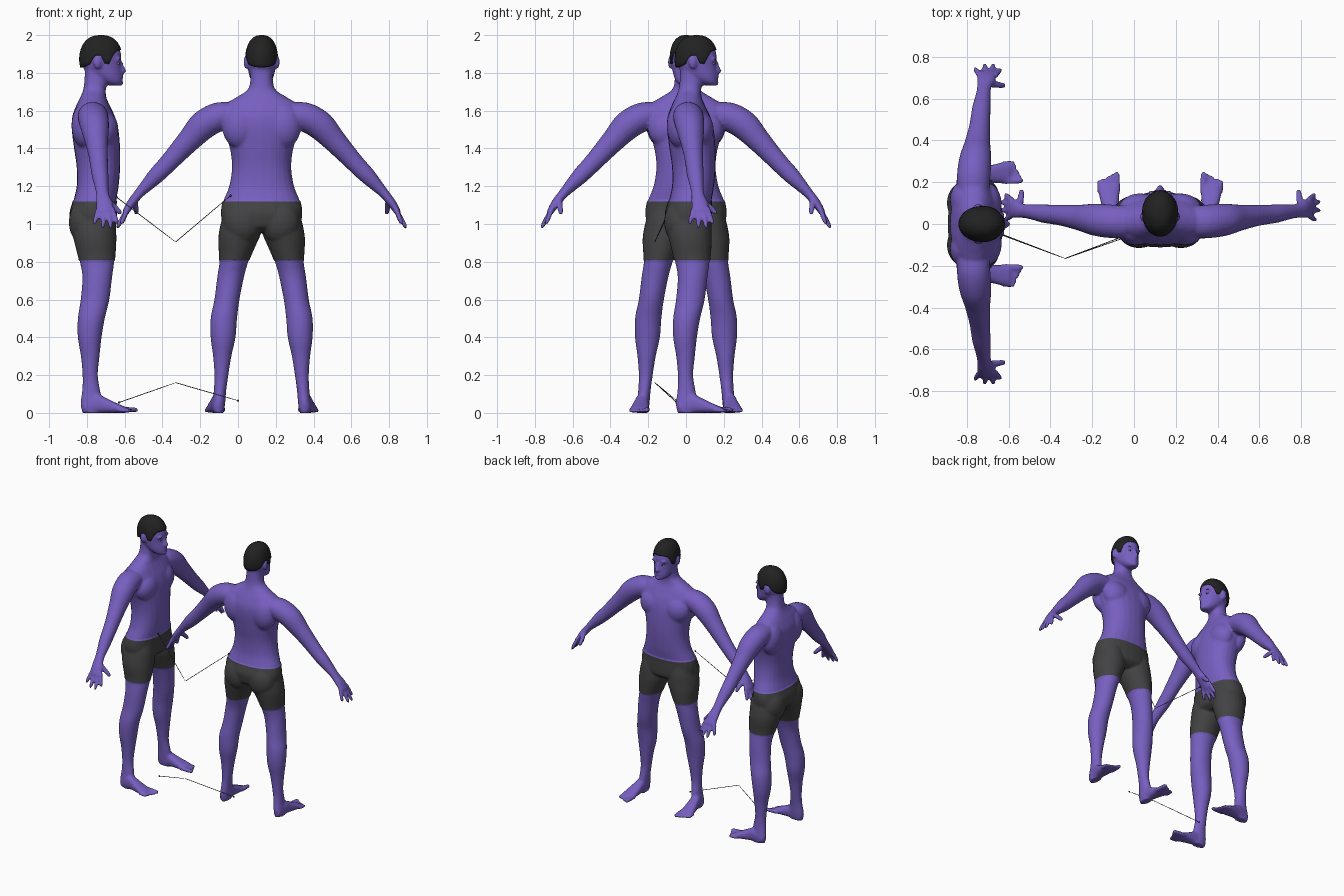
import bpy
import bmesh
from math import sin, cos, asin, pi, copysign
from mathutils import Vector, Matrix

if "Cube" in bpy.data.objects:
    bpy.data.objects.remove(bpy.data.objects["Cube"])
X, Y, Z = Vector((1, 0, 0)), Vector((0, 1, 0)), Vector((0, 0, 1))

def material(name, *rgb):
    m = bpy.data.materials.new(name)
    m.use_nodes = True
    m.diffuse_color = (*rgb, 1)
    m.node_tree.nodes["Principled BSDF"].inputs["Base Color"].default_value = (*rgb, 1)
    return m

SKIN = material("violet skin", 0.185, 0.115, 0.53)
CLOTH = material("charcoal cloth", 0.055, 0.055, 0.058)
HAIR = material("black hair", 0.016, 0.016, 0.016)
WHITE = material("eye white", 0.6, 0.6, 0.6)

def refine(rings, steps=5):
    """Insert rings along a smooth spline through the given ones."""
    out = []
    for i in range(len(rings) - 1):
        quad = [rings[max(i - 1, 0)], rings[i], rings[i + 1], rings[min(i + 2, len(rings) - 1)]]
        for k in range(steps):
            t = k / steps
            out.append([b + (c - a) * (t / 2) + (a * 2 - b * 5 + c * 4 - d) * (t * t / 2)
                        + ((b - c) * 3 + d - a) * (t ** 3 / 2) for a, b, c, d in zip(*quad)])
    return out + [rings[-1]]

def loft(bm, rings, n=24, power=1.0):
    """Skin a closed tube over rings given as (centre, half axis, half axis)."""
    turns = [(cos(2 * pi * i / n), sin(2 * pi * i / n)) for i in range(n)]
    loops = [[bm.verts.new(c + u * copysign(abs(a) ** power, a) + v * copysign(abs(b) ** power, b))
              for a, b in turns] for c, u, v in rings]
    for p, q in zip(loops, loops[1:]):
        for i in range(n):
            bm.faces.new((p[i], p[i - 1], q[i - 1], q[i]))
    bm.faces.new(loops[0])
    bm.faces.new(loops[-1][::-1])

def slices(bm, rows, power=1.0):
    """Loft horizontal slices given as (z, x0, x1, back, front)."""
    loft(bm, refine([(Vector(((x0 + x1) / 2, (b + f) / 2, z)), X * (x1 - x0) / 2, Y * (f - b) / 2)
                     for z, x0, x1, b, f in rows]), power=power)

def ball(bm, c, r):
    bmesh.ops.create_uvsphere(bm, u_segments=20, v_segments=12, radius=1,
                              matrix=Matrix.Translation(c) @ Matrix.Diagonal((*r, 1)))

def digit(bm, a, b, r):
    """A finger, toe or cord with a rounded tip."""
    a, b = Vector(a), Vector(b)
    d = (b - a).normalized()
    u = d.cross(Y if abs(d.y) < 0.8 else Z).normalized()
    loft(bm, [(a.lerp(b, t), u * r * k, d.cross(u) * r * k)
              for t, k in ((0, 1), (0.5, 1), (0.85, 0.9), (0.97, 0.6), (1, 0.3))], 10)

def finish(bm, name, mat):
    bmesh.ops.recalc_face_normals(bm, faces=bm.faces)
    for f in bm.faces:
        f.smooth = True
    mesh = bpy.data.meshes.new(name)
    bm.to_mesh(mesh)
    bm.free()
    mesh.materials.append(mat)
    return mesh

def place(name, mesh, x=0, turn=0):
    ob = bpy.data.objects.new(name, mesh)
    ob.location.x, ob.rotation_euler.z = x, turn
    bpy.context.scene.collection.objects.link(ob)
    return ob

# Torso and neck: height, half width, back, front
bm = bmesh.new()
torso = ((0.955, 0.08, -0.05, 0.09), (0.98, 0.17, -0.09, 0.125), (1.01, 0.203, -0.102, 0.134),
         (1.06, 0.212, -0.108, 0.135), (1.12, 0.203, -0.092, 0.135), (1.2, 0.172, -0.074, 0.148),
         (1.3, 0.157, -0.074, 0.156), (1.4, 0.168, -0.088, 0.156), (1.5, 0.2, -0.1, 0.147),
         (1.57, 0.215, -0.097, 0.128), (1.63, 0.195, -0.075, 0.1), (1.67, 0.135, -0.055, 0.083),
         (1.71, 0.075, -0.04, 0.08), (1.76, 0.06, -0.033, 0.088), (1.84, 0.06, -0.03, 0.085))
slices(bm, [(z, -w, w, b, f) for z, w, b, f in torso], 0.9)

# Head, nose, lips and chin
head = ((1.733, 0.025, 0.1, 0.158), (1.75, 0.048, 0.06, 0.168), (1.78, 0.064, 0.01, 0.167),
        (1.82, 0.073, -0.035, 0.164), (1.86, 0.079, -0.05, 0.161), (1.9, 0.08, -0.05, 0.161),
        (1.95, 0.067, -0.03, 0.143), (1.982, 0.04, 0.01, 0.1))
slices(bm, [(z, -w, w, b, f) for z, w, b, f in head])
loft(bm, [(Vector((0, y, z)), X * w, Y * d) for z, y, w, d in
          ((1.798, 0.168, 0.014, 0.012), (1.81, 0.172, 0.018, 0.017),
           (1.835, 0.164, 0.01, 0.014), (1.86, 0.157, 0.009, 0.011))], 12)
ball(bm, (0, 0.161, 1.778), (0.024, 0.013, 0.011))
ball(bm, (0, 0.157, 1.746), (0.024, 0.016, 0.014))

for s in (-1, 1):
    # Ears, brow ridge, chest, seat and shoulder blades
    ball(bm, (s * 0.084, 0.035, 1.857), (0.011, 0.022, 0.036))
    ball(bm, (s * 0.034, 0.147, 1.872), (0.026, 0.014, 0.01))
    ball(bm, (s * 0.095, 0.07, 1.5), (0.105, 0.077, 0.1))
    ball(bm, (s * 0.1, -0.03, 1.01), (0.1, 0.082, 0.12))
    ball(bm, (s * 0.115, -0.03, 1.52), (0.095, 0.072, 0.12))
    # Arm: x, y, z, in-plane radius, depth radius
    arm = ((0.1, 0.01, 1.59, 0.05, 0.07), (0.22, 0.012, 1.57, 0.076, 0.08),
           (0.31, 0.02, 1.522, 0.077, 0.077), (0.385, 0.03, 1.442, 0.063, 0.062),
           (0.46, 0.04, 1.36, 0.053, 0.051), (0.51, 0.045, 1.306, 0.048, 0.047),
           (0.56, 0.05, 1.255, 0.044, 0.044), (0.61, 0.057, 1.203, 0.034, 0.037),
           (0.65, 0.062, 1.16, 0.026, 0.034), (0.69, 0.072, 1.11, 0.023, 0.044), (0.722, 0.077, 1.06, 0.017, 0.046))
    pts = [Vector((s * p[0], p[1], p[2])) for p in arm]
    ends = zip(pts[:1] + pts, pts[1:] + pts[-1:])
    loft(bm, refine([(c, (b - a).cross(Y).normalized() * p[3], Y * p[4]) for c, (a, b), p in zip(pts, ends, arm)]))
    # Fingers and thumb
    for y, tip in ((0.113, (0.742, 0.142, 0.998)), (0.089, (0.766, 0.108, 0.976)),
                   (0.065, (0.766, 0.066, 0.978)), (0.042, (0.745, 0.018, 0.998))):
        digit(bm, (s * 0.708, y, 1.085), (s * tip[0], tip[1], tip[2]), 0.0135)
    digit(bm, (s * 0.672, 0.085, 1.13), (s * 0.662, 0.163, 1.053), 0.016)
    # Leg: height, inner, outer, back, front
    leg = ((1.1, 0.06, 0.18, -0.07, 0.11), (1.02, 0.025, 0.208, -0.09, 0.128),
           (0.95, 0.01, 0.223, -0.092, 0.132), (0.9, 0.028, 0.226, -0.082, 0.132),
           (0.81, 0.067, 0.222, -0.06, 0.126), (0.72, 0.093, 0.235, -0.044, 0.114),
           (0.6, 0.117, 0.25, -0.053, 0.099), (0.5, 0.13, 0.27, -0.068, 0.075),
           (0.4, 0.138, 0.27, -0.068, 0.058), (0.3, 0.16, 0.257, -0.052, 0.047),
           (0.2, 0.176, 0.25, -0.043, 0.038), (0.12, 0.187, 0.253, -0.045, 0.05),
           (0.05, 0.193, 0.26, -0.054, 0.06), (0.0, 0.2, 0.258, -0.045, 0.06))
    slices(bm, [(z, s * a, s * o, b, f) for z, a, o, b, f in leg])
    # Foot and toes: y, centre, half width, height
    foot = ((-0.04, 0.228, 0.027, 0.06), (0.03, 0.232, 0.035, 0.1), (0.07, 0.236, 0.039, 0.085),
            (0.12, 0.242, 0.046, 0.06), (0.16, 0.246, 0.049, 0.042), (0.19, 0.246, 0.045, 0.03))
    loft(bm, refine([(Vector((s * x, y, h / 2)), X * w, Z * h / 2) for y, x, w, h in foot]), power=0.8)
    for i in range(5):
        r = 0.0105 if i else 0.015
        x = 0.205 + i * 0.0215
        digit(bm, (s * x, 0.15, r + 0.004), (s * (x + 0.003), 0.252 - 0.01 * i, r), r)

# Fuse the parts into one smooth skin
rough = place("rough_body", finish(bm, "rough_body", SKIN))
fuse = rough.modifiers.new("fuse", "REMESH")
fuse.mode, fuse.voxel_size = "VOXEL", 0.0085
soft = rough.modifiers.new("soften", "SMOOTH")
soft.factor, soft.iterations = 0.5, 3
body = bpy.data.meshes.new_from_object(rough.evaluated_get(bpy.context.evaluated_depsgraph_get()))
bpy.data.objects.remove(rough)
body.materials.clear()
for m in (SKIN, CLOTH):
    body.materials.append(m)

# Shorts: cut clean hems, colour the band and raise it slightly
HEM, WAIST = 0.81, 1.12
bm = bmesh.new()
bm.from_mesh(body)
for z in (HEM, WAIST):
    bmesh.ops.bisect_plane(bm, geom=bm.verts[:] + bm.edges[:] + bm.faces[:], plane_co=Z * z, plane_no=Z)
bm.normal_update()
band = set()
for f in bm.faces:
    c = f.calc_center_median()
    f.smooth = True
    f.material_index = int(HEM < c.z < WAIST and abs(c.x) < 0.3)
    if f.material_index:
        band.update(f.verts)
for v in band:
    v.co += Vector((v.normal.x, v.normal.y, 0)) * 0.004
bm.to_mesh(body)
bm.free()

# Hair cap; rim heights run from the brow round to the nape
RIM = (1.92, 1.92, 1.92, 1.918, 1.912, 1.89, 1.848, 1.85, 1.893, 1.893, 1.875, 1.847, 1.839, 1.834, 1.831, 1.829, 1.828)
bm = bmesh.new()
grid = []
for i in range(32):
    a = pi * i / 16
    low = asin((RIM[min(i, 32 - i)] - 1.873) / 0.127)
    grid.append([])
    for k in range(-1, 14):
        phi = low + (pi / 2 - low) * max(k, 0) / 14
        r = cos(phi) ** 0.8 * (0.88 if k < 0 else 1)
        grid[-1].append(bm.verts.new((0.087 * r * sin(a), 0.054 + 0.115 * r * cos(a), 1.873 + 0.127 * sin(phi))))
top = bm.verts.new((0, 0.054, 2.0))
for p, q in zip(grid, grid[1:] + grid[:1]):
    for k in range(14):
        bm.faces.new((p[k], q[k], q[k + 1], p[k + 1]))
    bm.faces.new((p[-1], q[-1], top))
parts = [("body", body), ("hair", finish(bm, "hair", HAIR))]

# Eyes and eyebrows
for name, mat, c, r in (("eyes", WHITE, (0.034, 0.1455, 1.848), (0.012, 0.008, 0.005)),
                        ("pupils", HAIR, (0.034, 0.15, 1.848), (0.005, 0.005, 0.005)),
                        ("eyebrows", HAIR, (0.036, 0.152, 1.873), (0.018, 0.006, 0.003))):
    bm = bmesh.new()
    for s in (-1, 1):
        ball(bm, (s * c[0], c[1], c[2]), r)
    parts.append((name, finish(bm, name, mat)))

# Two figures: one faces the side, one faces the back
for name, mesh in parts:
    place("side_facing_" + name, mesh, -0.78, -pi / 2)
    place("back_facing_" + name, mesh, 0.125)

# Thin bent cords between the figures
for name, pts in (("upper_cord", ((-0.64, -0.05, 1.14), (-0.33, -0.165, 0.905), (-0.04, -0.055, 1.15))),
                  ("lower_cord", ((-0.63, -0.05, 0.055), (-0.33, -0.165, 0.16), (0, -0.05, 0.065)))):
    bm = bmesh.new()
    for a, b in zip(pts, pts[1:]):
        digit(bm, a, b, 0.002)
    for p in (pts[0], pts[-1]):
        ball(bm, p, (0.006, 0.006, 0.006))
    place(name, finish(bm, name, CLOTH))
